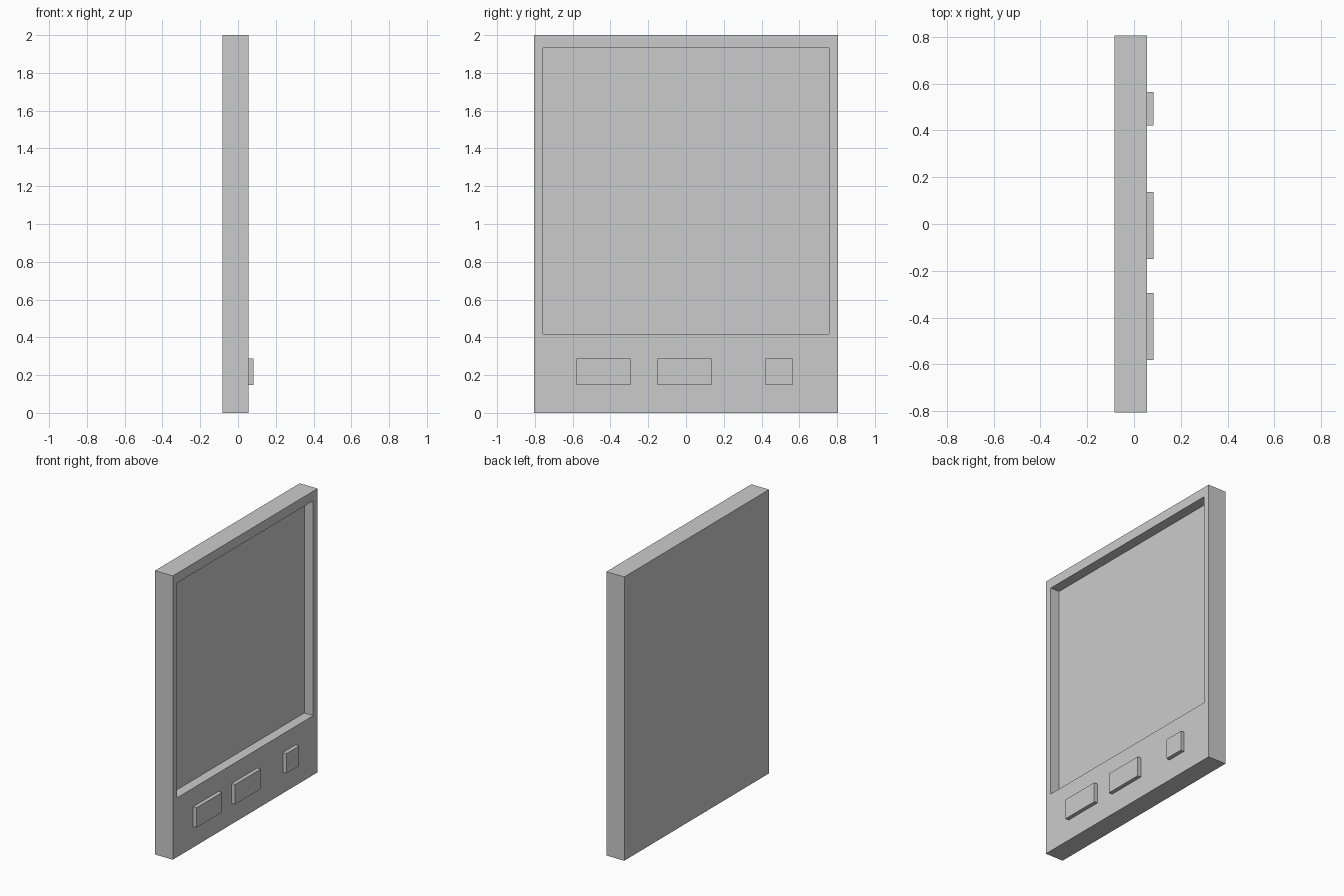
import bpy
import bmesh
from mathutils import Matrix, Vector

if "Cube" in bpy.data.objects:
    bpy.data.objects.remove(bpy.data.objects["Cube"], do_unlink=True)

# One plain grey for every part
grey = bpy.data.materials.new("plain_grey")
grey.use_nodes = True
colour = (0.6, 0.6, 0.6, 1)
grey.diffuse_color = colour
grey.node_tree.nodes["Principled BSDF"].inputs["Base Color"].default_value = colour

BACK, FACE, BUTTON_TOP = -0.083, 0.056, 0.083
RECESS_DEPTH = 0.07


def box_mesh(lo, hi):
    lo, hi = Vector(lo), Vector(hi)
    bm = bmesh.new()
    bmesh.ops.create_cube(bm, size=1, matrix=Matrix.Translation((lo + hi) / 2)
                          @ Matrix.Diagonal((*(hi - lo), 1)))
    return bm


def add_object(name, bm):
    mesh = bpy.data.meshes.new(name)
    bm.to_mesh(mesh)
    bm.free()
    mesh.materials.append(grey)
    obj = bpy.data.objects.new(name, mesh)
    bpy.context.collection.objects.link(obj)
    return obj


# Case: slab whose +x face is inset to the screen outline and pushed in
bm = box_mesh((BACK, -0.806, 0), (FACE, 0.806, 2))
bm.normal_update()
panel = max(bm.faces, key=lambda f: f.normal.x)
bmesh.ops.inset_region(bm, faces=[panel], thickness=0.068)
for v in panel.verts:
    v.co.z = 1.932 if v.co.z > 1 else 0.418
extruded = bmesh.ops.extrude_face_region(bm, geom=[panel])["geom"]
for v in extruded:
    if isinstance(v, bmesh.types.BMVert):
        v.co.x -= RECESS_DEPTH
if panel.is_valid:
    bmesh.ops.delete(bm, geom=[panel], context="FACES_ONLY")
bmesh.ops.recalc_face_normals(bm, faces=bm.faces)
add_object("case", bm)

# Row of raised buttons below the screen
for name, y0, y1 in (("wide_button_outer", -0.58, -0.295),
                     ("wide_button_middle", -0.15, 0.136),
                     ("square_button", 0.42, 0.563)):
    add_object(name, box_mesh((FACE - 0.01, y0, 0.147), (BUTTON_TOP, y1, 0.287)))
